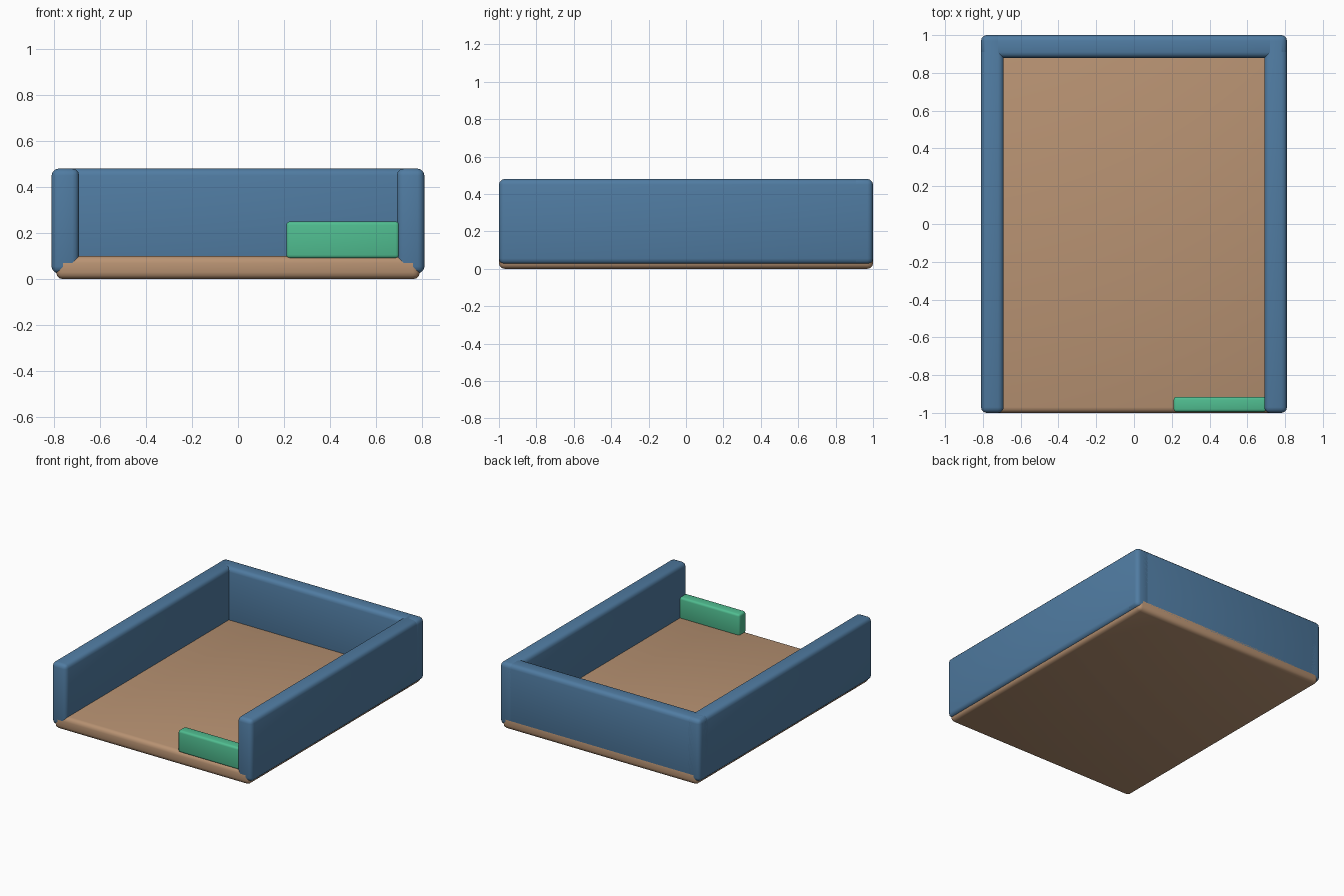
import bpy
import math
from mathutils import Vector

cube = bpy.data.objects.get("Cube")
if cube:
    bpy.data.objects.remove(cube, do_unlink=True)


def material(name, rgb):
    mat = bpy.data.materials.new(name)
    mat.use_nodes = True
    mat.diffuse_color = (*rgb, 1)
    mat.node_tree.nodes["Principled BSDF"].inputs["Base Color"].default_value = (*rgb, 1)
    return mat


def rounded_box(name, low, high, bevel, mat):
    low, high = Vector(low), Vector(high)
    bpy.ops.mesh.primitive_cube_add(size=1, location=(low + high) / 2)
    obj = bpy.context.object
    obj.name = name
    obj.scale = high - low
    bpy.ops.object.transform_apply(location=False, rotation=False, scale=True)
    mod = obj.modifiers.new("Rounded edges", 'BEVEL')
    mod.width = bevel
    mod.segments = 3
    bpy.ops.object.modifier_apply(modifier=mod.name)
    bpy.ops.object.shade_smooth_by_angle(angle=math.radians(40))
    obj.data.materials.append(mat)
    return obj


blue = material("blue wall", (0.08, 0.20, 0.36))
tan = material("tan floor", (0.48, 0.29, 0.17))
green = material("green panel", (0.08, 0.51, 0.28))

# Floor slab
rounded_box("floor", (-0.79, -1, 0), (0.79, 1, 0.10), 0.03, tan)

# Walls around three sides
for name, x in (("right_wall", -0.75), ("left_wall", 0.75)):
    rounded_box(name, (x - 0.06, -1, 0.025), (x + 0.06, 1, 0.48), 0.03, blue)
rounded_box("back_wall", (-0.81, 0.88, 0.025), (0.81, 1, 0.48), 0.03, blue)

# Low panel beside the front opening
rounded_box("front_panel", (0.21, -0.995, 0.09), (0.70, -0.915, 0.25), 0.015, green)
